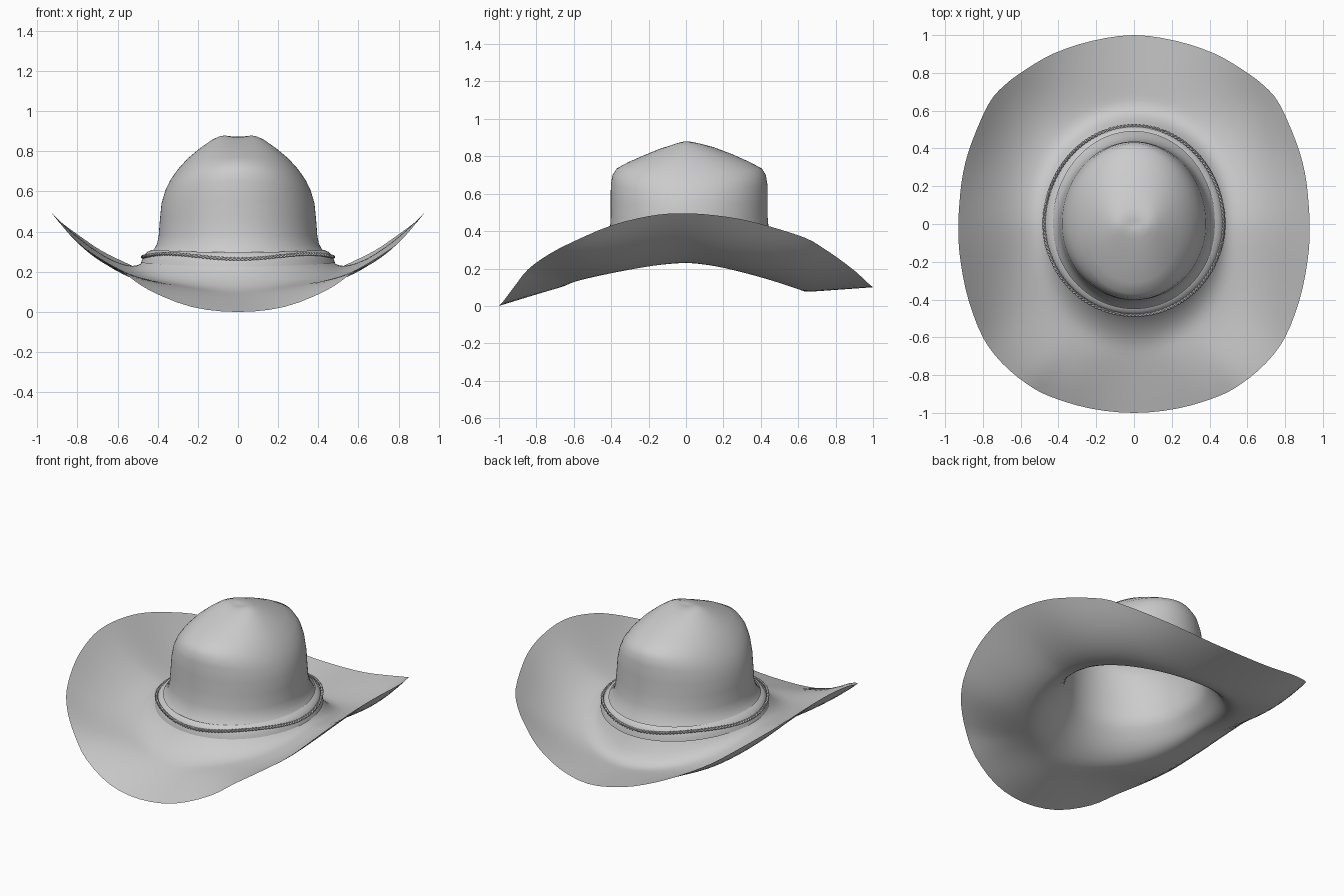
import bpy, math

if "Cube" in bpy.data.objects:
    bpy.data.objects.remove(bpy.data.objects["Cube"])

felt = bpy.data.materials.new("grey felt")
felt.diffuse_color = (0.6, 0.6, 0.6, 1)
felt.use_nodes = True
felt.node_tree.nodes["Principled BSDF"].inputs["Base Color"].default_value = felt.diffuse_color


def add_mesh(name, verts, faces, angle=60):
    me = bpy.data.meshes.new(name)
    me.from_pydata(verts, [], faces)
    me.materials.append(felt)
    ob = bpy.data.objects.new(name, me)
    bpy.context.collection.objects.link(ob)
    bpy.ops.object.select_all(action='DESELECT')
    ob.select_set(True)
    bpy.context.view_layer.objects.active = ob
    bpy.ops.object.shade_smooth_by_angle(angle=math.radians(angle))
    return ob


def loft(name, rings, tip=None):
    n = len(rings[0])
    verts = [p for r in rings for p in r]
    faces = [(k * n + i, k * n + (i + 1) % n, (k + 1) * n + (i + 1) % n, (k + 1) * n + i)
             for k in range(len(rings) - 1) for i in range(n)]
    if tip:
        verts.append(tip)
        b = (len(rings) - 1) * n
        faces += [(b + i, b + (i + 1) % n, len(verts) - 1) for i in range(n)]
    return add_mesh(name, verts, faces)


def oval(a, row, power=2):
    """Point on an oval given side/front/back radii and heights."""
    rx, rf, rb, zs, zf, zb = row
    c, s = math.cos(a), math.sin(a)
    w = abs(s) ** power
    return (rx * c, (rb if s > 0 else rf) * s, zs * (1 - w) + (zb if s > 0 else zf) * w)


def spline(p0, p1, p2, p3, t):
    return tuple(.5 * (2 * b + (c - a) * t + (2 * a - 5 * b + 4 * c - d) * t * t
                       + (3 * b - a - 3 * c + d) * t ** 3) for a, b, c, d in zip(p0, p1, p2, p3))


# Brim outline, right half from front to back, mirrored to the left
half = [(0, -1, 0), (.23, -.977, .025), (.44, -.915, .107), (.57, -.845, .195), (.7, -.735, .275),
        (.8, -.6, .345), (.877, -.4, .43), (.918, -.2, .48), (.93, -.05, .495), (.925, .1, .49),
        (.905, .27, .468), (.86, .43, .43), (.77, .635, .365), (.685, .735, .308), (.57, .82, .25),
        (.42, .905, .185), (.22, .97, .125), (0, 1, .10)]
coarse = half + [(-x, y, z) for x, y, z in half[-2:0:-1]]
m = len(coarse)
edge = [spline(coarse[i - 1], coarse[i], coarse[(i + 1) % m], coarse[(i + 2) % m], t / 3)
        for i in range(m) for t in range(3)]
angles = [math.atan2(y, x) for x, y, z in edge]

# Brim: sweeps from the edge down into the valley, curling most at the diagonals
valley = (.52, .62, .60, .224, .113, .072)
rings = []
for t in (1, .9, .8, .7, .6, .5, .4, .3, .22, .15, .08, 0):
    ring = []
    for a, e in zip(angles, edge):
        v = oval(a, valley, 1.5)
        k = t ** (1.05 + .5 * math.cos(a) ** 2 + .85 * math.sin(2 * a) ** 2)
        ring.append((v[0] + (e[0] - v[0]) * t, v[1] + (e[1] - v[1]) * t, v[2] + (e[2] - v[2]) * k))
    rings.append(ring)

# Foot and crown: side, front, back radii then side, front, back heights
rows = [(.500, .575, .57, .228, .142, .105), (.482, .535, .547, .237, .173, .145),
        (.467, .50, .525, .25, .205, .19), (.452, .472, .507, .268, .24, .235),
        (.436, .45, .487, .291, .275, .275), (.418, .432, .47, .313, .305, .31),
        (.403, .417, .455, .34, .34, .345),
        (.395, .408, .444, .38, .385, .39), (.389, .403, .437, .46, .47, .47),
        (.381, .403, .437, .54, .56, .56), (.362, .402, .435, .605, .65, .65),
        (.338, .393, .427, .655, .70, .70), (.30, .37, .405, .71, .735, .735),
        (.25, .31, .34, .765, .768, .77), (.19, .23, .25, .815, .803, .81),
        (.13, .14, .15, .857, .84, .848), (.095, .08, .09, .874, .859, .864),
        (.065, .045, .05, .879, .870, .873), (.035, .02, .02, .873, .871, .872)]
first = len(rings)
rings += [[oval(a, r) for a in angles] for r in rows]

# Round off the valley where brim and foot meet
for _ in range(3):
    old = [list(r) for r in rings]
    for k in range(first - 4, first + 5):
        rings[k] = [tuple((u + 2 * v + w) / 4 for u, v, w in zip(*p))
                    for p in zip(old[k - 1], old[k], old[k + 1])]
loft("hat_body", rings, (0, 0, .869))

# Hat band lying on the sloping foot of the crown
band = [(.484, .488, .526, .244, .226, .222), (.477, .484, .522, .262, .248, .245),
        (.466, .476, .514, .284, .272, .274), (.450, .466, .505, .300, .289, .292),
        (.428, .448, .49, .309, .297, .303)]
loft("hat_band", [[oval(a, r) for a in angles] for r in band])

# Braided cord: two strands twisted around the band
cord = (.474, .483, .520, .274, .264, .266)
turns, steps, sides, R, r = 75, 900, 6, .0042, .0055
for s in range(2):
    verts, faces = [], []
    for i in range(steps):
        a = 2 * math.pi * i / steps
        x, y, z = oval(a, cord)
        z += .02 * math.sin(2 * a) ** 2
        tw = turns * a + s * math.pi
        for j in range(sides):
            b = 2 * math.pi * j / sides
            out = R * math.cos(tw) + r * math.cos(b)
            up = R * math.sin(tw) + r * math.sin(b)
            verts.append((x + out * math.cos(a), y + out * math.sin(a), z + up))
            ni = (i + 1) % steps
            nj = (j + 1) % sides
            faces.append((i * sides + j, ni * sides + j, ni * sides + nj, i * sides + nj))
    add_mesh("cord_strand_%d" % (s + 1), verts, faces, 70)
